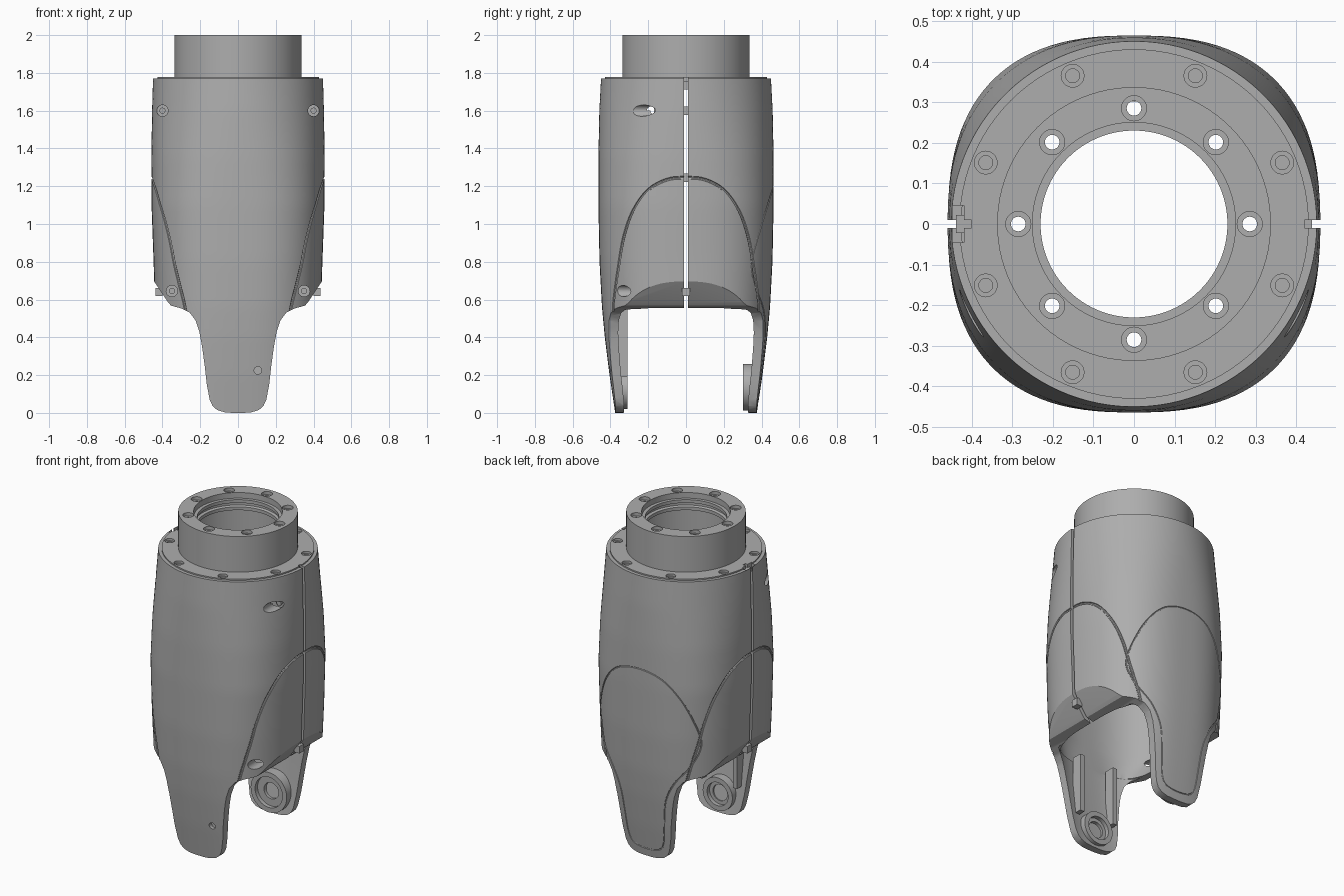
import bpy, bmesh, math
from mathutils import Vector, Matrix

if "Cube" in bpy.data.objects:
    bpy.data.objects.remove(bpy.data.objects["Cube"], do_unlink=True)

grey = bpy.data.materials.new("housing grey")
grey.use_nodes = True
grey.diffuse_color = (0.42, 0.42, 0.42, 1)
grey.node_tree.nodes["Principled BSDF"].inputs["Base Color"].default_value = (0.42, 0.42, 0.42, 1)

# Housing section by height: z, half width x, half depth y, roundness exponent
KEYS = [(-0.1, .435, .36, 2.6), (0, .437, .375, 2.6), (.2, .44, .405, 2.6), (.4, .44, .43, 2.6),
        (.56, .44, .445, 2.6), (.8, .447, .458, 2.6), (1.1, .458, .464, 2.55),
        (1.35, .459, .464, 2.35), (1.6, .455, .459, 2.1), (1.77, .45, .45, 2.0)]


def section(z):
    for lo, hi in zip(KEYS, KEYS[1:]):
        if z <= hi[0]:
            t = (z - lo[0]) / (hi[0] - lo[0])
            return [p + (q - p) * t for p, q in zip(lo[1:], hi[1:])]
    return list(KEYS[-1][1:])


def side_x(y, z):
    a, b, n = section(z)
    return a * max(0, 1 - (abs(y) / b) ** n) ** (1 / n)


def back_y(x, z):
    a, b, n = section(z)
    return b * max(0, 1 - (abs(x) / a) ** n) ** (1 / n)


def finish(name, bm):
    bmesh.ops.recalc_face_normals(bm, faces=bm.faces)
    mesh = bpy.data.meshes.new(name)
    bm.to_mesh(mesh)
    bm.free()
    ob = bpy.data.objects.new(name, mesh)
    bpy.context.collection.objects.link(ob)
    mesh.materials.append(grey)
    return ob


def skin(name, rings, wrap=False):
    """Bridge closed loops of points; cap the ends unless the loops wrap round."""
    bm = bmesh.new()
    loops = [[bm.verts.new(p) for p in ring] for ring in rings]
    pairs = list(zip(loops, loops[1:])) + ([(loops[-1], loops[0])] if wrap else [])
    for r, s in pairs:
        for i in range(len(r)):
            j = (i + 1) % len(r)
            bm.faces.new((r[i], r[j], s[j], s[i]))
    if not wrap:
        bm.faces.new(loops[0])
        bm.faces.new(loops[-1])
    return finish(name, bm)


def loft(name, rows, seg=112):
    def ring(z, a, b, n):
        for i in range(seg):
            t = 2 * math.pi * (i + .5) / seg
            c, s = math.cos(t), math.sin(t)
            yield (a * math.copysign(abs(c) ** (2 / n), c), b * math.copysign(abs(s) ** (2 / n), s), z)
    return skin(name, [list(ring(*row)) for row in rows])


def lathe(name, profile, seg=72):
    turns = [2 * math.pi * i / seg for i in range(seg)]
    return skin(name, [[(r * math.cos(t), r * math.sin(t), z) for r, z in profile] for t in turns], True)


def rod(name, start, end, r, seg=28):
    start, end = Vector(start), Vector(end)
    axis = end - start
    bm = bmesh.new()
    m = Matrix.Translation((start + end) / 2) @ axis.to_track_quat('Z', 'Y').to_matrix().to_4x4()
    bmesh.ops.create_cone(bm, cap_ends=True, segments=seg, radius1=r, radius2=r, depth=axis.length, matrix=m)
    return finish(name, bm)


def box(name, lo, hi):
    bm = bmesh.new()
    bmesh.ops.create_cube(bm, size=1)
    for v in bm.verts:
        v.co = [p + (q - p) * (c + .5) for p, q, c in zip(lo, hi, v.co)]
    return finish(name, bm)


def combine(target, cutter, op='DIFFERENCE'):
    mod = target.modifiers.new("cut", 'BOOLEAN')
    mod.object, mod.operation, mod.solver = cutter, op, 'EXACT'
    bpy.context.view_layer.update()
    bpy.context.view_layer.objects.active = target
    bpy.ops.object.modifier_apply(modifier=mod.name)
    bpy.data.objects.remove(cutter, do_unlink=True)


def smooth_path(pts, steps=6, closed=False):
    pts = [Vector(p) for p in pts]
    n, out = len(pts), []
    at = (lambda i: pts[i % n]) if closed else (lambda i: pts[min(max(i, 0), n - 1)])
    for i in range(n if closed else n - 1):
        p, q, r, s = (at(i + k) for k in (-1, 0, 1, 2))
        for k in range(steps):
            t = k / steps
            out.append(q + (r - p) * t / 2 + (2 * p - 5 * q + 4 * r - s) * t * t / 2
                       + (3 * q - p - 3 * r + s) * t ** 3 / 2)
    return out if closed else out + [pts[-1]]


def groove(path, width, closed):
    """Round-section cutter running along a path."""
    rings = []
    n = len(path)
    for i, p in enumerate(path):
        q = path[(i + 1) % n] if closed or i < n - 1 else p
        o = path[i - 1] if closed or i else p
        d = (q - o).normalized()
        u = Vector((p.x, p.y, 0)).normalized()
        v = d.cross(u).normalized()
        u = v.cross(d)
        rings.append([p + (u * math.cos(t) + v * math.sin(t)) * width
                      for t in (k * math.pi / 4 for k in range(8))])
    return skin("groove_cutter", rings, closed)


# Housing: lofted body trimmed to the pronged front outline
levels = [-.05 + 1.82 * i / 44 for i in range(45)]
body = loft("housing", [(z, *section(z)) for z in levels])
half = [(.6, 1.9), (.6, .93), (.37, .585), (.355, .568), (.30, .553), (.255, .53), (.225, .49), (.205, .43),
        (.19, .35), (.175, .24), (.165, .15), (.15, .07), (.135, .037), (.11, .015), (.07, .003), (.03, 0)]
outline = half + [(-x, z) for x, z in reversed(half)]
combine(body, skin("outline", [[(x, y, z) for x, z in outline] for y in (-.7, .7)]), 'INTERSECT')

# Hollow interior, narrowing towards the chamfered lower edge
rows = []
for z in (-.08, 0, .1, .2, .3, .4, .5, .545, .55, .6, .65, .7, .8, .95, 1.1, 1.25, 1.4, 1.55, 1.65, 1.72):
    a, b, n = section(z)
    a, b = a - .045, b - .045
    if z > .547:
        a = min(a, .33 + (z - .585) / 1.5)
        n += max(0, .7 - z) * 9
    rows.append((z, a, b, n))
combine(body, loft("cavity", rows))
combine(body, rod("top_opening", (0, 0, 1.6), (0, 0, 1.9), .425, 72))

# Panel seams: side arches and the back panel
arch = [(.387, .54), (.38, .62), (.36, .76), (.33, .93), (.28, 1.07), (.2, 1.18), (.1, 1.235), (0, 1.245)]
arch += [(-y, z) for y, z in reversed(arch[:-1])]
for s in (1, -1):
    path = [Vector((s * side_x(y, z), y, z)) for y, z in smooth_path(arch)]
    combine(body, groove(path, .008, False))
leaf = [(0, 1.2), (.15, 1.165), (.26, 1.05), (.33, .88), (.345, .76), (.3, .64), (.21, .52),
        (.155, .4), (.135, .25), (.12, .12), (.085, .065), (0, .05)]
leaf += [(-x, z) for x, z in reversed(leaf[1:-1])]
path = [Vector((x, back_y(x, z), z)) for x, z in smooth_path(leaf, 5, True)]
combine(body, groove(path, .0045, True))

# Side split and its wider notch at the top
combine(body, box("split_cutter", (-.6, -.01, .5), (.6, .01, 1.9)))
combine(body, box("notch_cutter", (-.447, -.045, 1.74), (-.38, .045, 1.9)))

# Front screw pockets and the small prong hole
parts = []
for s in (1, -1):
    for place, x, z, floor in (("upper", .40, 1.6, -.155), ("lower", .35, .645, -.22)):
        combine(body, rod("pocket_cutter", (s * x, -.6, z), (s * x, floor, z), .03))
        side = "left" if s > 0 else "right"
        parts.append(rod(f"{place}_{side}_screw_seat", (s * x, floor - .003, z), (s * x, floor + .07, z), .03))
        parts.append(rod(f"{place}_{side}_screw", (s * x, floor - .015, z), (s * x, floor, z), .016))
combine(body, rod("prong_hole_cutter", (.105, -.6, .225), (.105, -.38, .225), .02))
parts.append(body)

# Bridging tabs behind the side split
for s in (1, -1):
    for i, z in enumerate((.64, 1.245, 1.6, 1.735)):
        lo, hi = sorted((s * .40, s * .438))
        parts.append(box(f"split_tab_{i}", (lo, -.022, z - .022), (hi, .022, z + .022)))

# Top flange with counterbored holes
flange = lathe("top_flange", [(.31, 1.735), (.43, 1.735), (.43, 1.778), (.31, 1.778)], 96)
for i in range(8):
    t = math.radians(22.5 + 45 * i)
    x, y = .395 * math.cos(t), .395 * math.sin(t)
    combine(flange, rod("bore", (x, y, 1.764), (x, y, 1.85), .028))
    combine(flange, rod("bore", (x, y, 1.745), (x, y, 1.85), .017))
combine(flange, box("notch", (-.5, -.045, 1.7), (-.418, .045, 1.9)))
combine(flange, box("notch", (-.5, -.01, 1.7), (-.40, .01, 1.9)))
combine(flange, box("notch", (.42, -.01, 1.7), (.5, .01, 1.9)))
parts.append(flange)

# Neck with stepped bore and bolt circle
neck = lathe("neck", [(.31, 1.74), (.337, 1.74), (.337, 2), (.25, 2), (.25, 1.965), (.23, 1.965), (.23, 1.945),
                      (.245, 1.94), (.245, 1.925), (.23, 1.92), (.23, 1.9), (.31, 1.9)], 96)
for i in range(8):
    t = math.radians(45 * i)
    x, y = .285 * math.cos(t), .285 * math.sin(t)
    combine(neck, rod("bore", (x, y, 1.98), (x, y, 2.1), .031))
    combine(neck, rod("bore", (x, y, 1.85), (x, y, 2.1), .018))
parts.append(neck)

# Bearing bosses inside the prongs
for name, s, z, R, inner in (("front_boss", 1, .122, .102, .31), ("back_boss", -1, .136, .124, .302)):
    boss = lathe(name, [(.05, -.365), (R, -.365), (R, -inner), (R - .03, -inner), (R - .03, -inner - .025),
                        (.05, -inner - .025)])
    boss.data.transform(Matrix.Translation((0, 0, z)) @ Matrix.Rotation(s * math.pi / -2, 4, 'X'))
    # keep the ring on the chosen side
    if boss.data.vertices[0].co.y * s > 0:
        boss.data.transform(Matrix.Scale(-1, 4, (0, 1, 0)))
        boss.data.flip_normals()
    parts.append(boss)

# Stiffening ribs inside the front prong
for s in (1, -1):
    lo, hi = sorted((s * .105, s * .135))
    parts.append(box("front_prong_rib", (lo, -.375, .19), (hi, -.31, .555)))

bpy.ops.object.select_all(action='DESELECT')
for ob in parts:
    ob.select_set(True)
bpy.context.view_layer.objects.active = body
bpy.ops.object.shade_smooth_by_angle(angle=math.radians(28))
